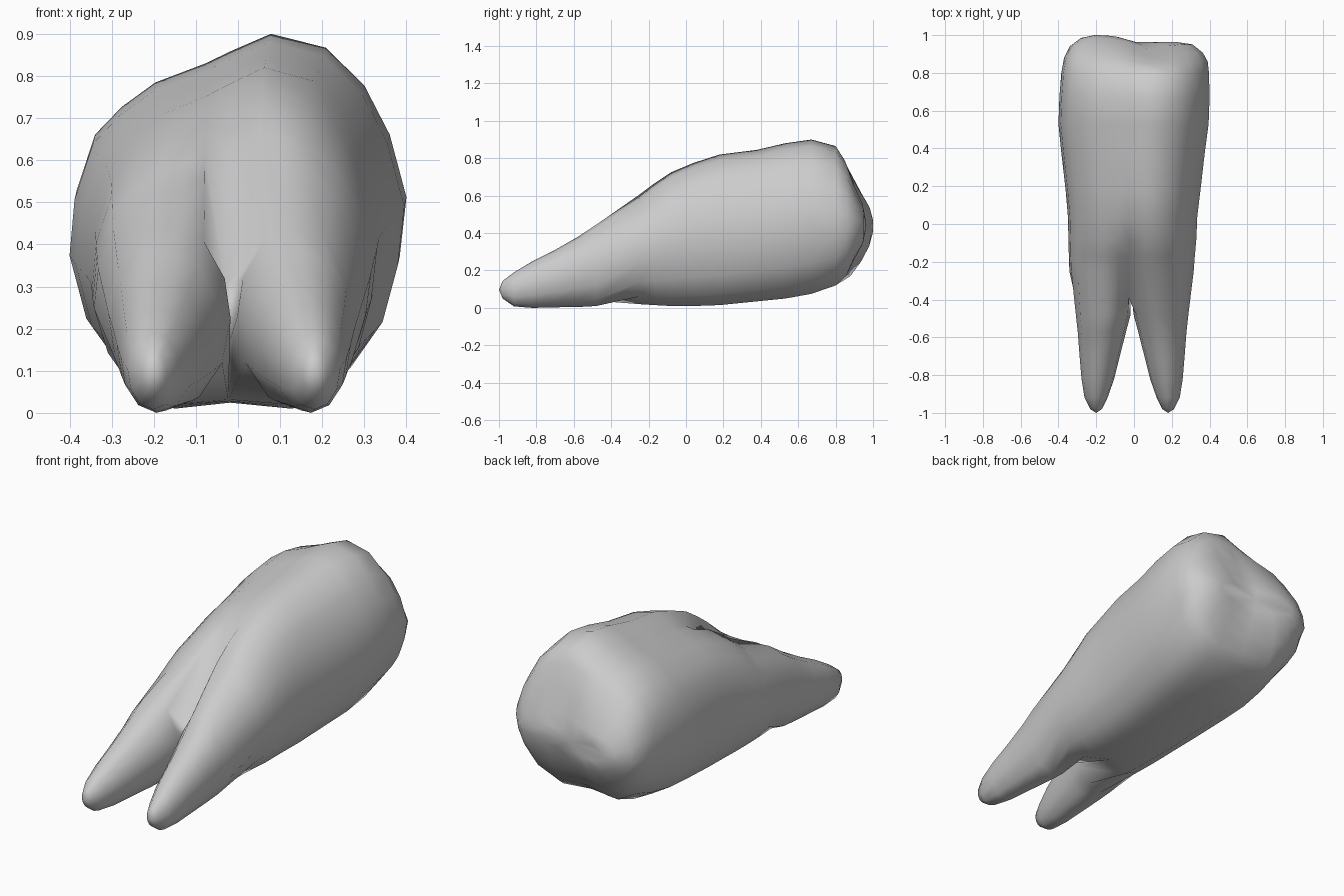
import bpy
import bmesh
import math
from mathutils import Vector

default_cube = bpy.data.objects.get("Cube")
if default_cube:
    bpy.data.objects.remove(default_cube, do_unlink=True)

# One plain enamel colour
enamel = bpy.data.materials.new("enamel grey")
enamel.use_nodes = True
colour = (0.6, 0.6, 0.6, 1)
enamel.diffuse_color = colour
enamel.node_tree.nodes["Principled BSDF"].inputs["Base Color"].default_value = colour

# Crown cross-section halves, each running from the top seam to the bottom seam
top_seam, bottom_seam = (-.05, .95), (-.03, .02)
left_half = [(.19, 1), (.52, .96), (.75, .85), (.9, .71), (1, .53),
             (.96, .36), (.87, .2), (.68, .07), (.4, 0)]
right_half = [(-.2, .915), (-.5, .86), (-.7, .79), (-.86, .71), (-.97, .55),
              (-1, .39), (-.9, .21), (-.7, .08), (-.42, 0)]
crown_outline = [top_seam] + left_half + [bottom_seam] + right_half[::-1]
BOTTOM = len(left_half) + 1

# Crown stations: y, x low, x high, z low, z high, depth of the top groove
crown_stations = [
    (1, -.21, .23, .39, .5, 0),
    (.985, -.28, .31, .33, .57, 0),
    (.94, -.34, .365, .25, .67, 0),
    (.88, -.37, .39, .17, .79, 0),
    (.8, -.385, .397, .12, .865, 0),
    (.67, -.395, .4, .075, .9, 0),
    (.53, -.4, .395, .05, .88, 0),
    (.38, -.385, .375, .035, .845, 0),
    (.18, -.362, .352, .015, .82, 0),
    (.04, -.35, .335, .01, .775, .02),
    (-.08, -.347, .33, .01, .725, .06),
    (-.17, -.345, .322, .015, .665, .12),
    (-.25, -.342, .316, .02, .605, .2),
]
# Root stations: y, x inner, x outer, z low, z high
root_stations = [
    (-.48, .008, .298, .01, .445),
    (-.57, .032, .288, .005, .385),
    (-.7, .065, .278, .003, .31),
    (-.82, .095, .268, 0, .25),
    (-.92, .13, .252, .008, .19),
    (-.98, .16, .222, .05, .145),
]


def biting_edge(x, y):
    """Pull the end face in along the valley, and lower the left cusp."""
    reach = min(max((y - .8) / .14, 0), 1)
    valley = .045 * math.exp(-((x - .05) / .11) ** 2)
    left_drop = .034 * min(max(x / .2, 0), 1)
    return y - reach * (valley + left_drop)


def skin(a, b):
    """Join two rings with quads."""
    for i in range(len(a)):
        j = (i + 1) % len(a)
        bm.faces.new((a[i], a[j], b[j], b[i]))


def cap(ring, y):
    """Close a ring with a fan around its middle."""
    middle = sum((v.co for v in ring), Vector()) / len(ring)
    centre = bm.verts.new((middle.x, y, middle.z))
    for i in range(len(ring)):
        bm.faces.new((ring[i], ring[(i + 1) % len(ring)], centre))


bm = bmesh.new()

# Crown, from the biting end to the fork
rings = []
for y, x0, x1, z0, z1, groove in crown_stations:
    ring = []
    for u, v in crown_outline:
        x = (x0 + x1) / 2 + u * (x1 - x0) / 2
        ring.append(bm.verts.new((x, biting_edge(x, y), z0 + v * (z1 - z0))))
    ring[0].co.z -= groove
    rings.append(ring)
for a, b in zip(rings, rings[1:]):
    skin(a, b)
cap(rings[0], biting_edge(0, 1))

# Fork: the web slopes back from the groove to the underside
fork = rings[-1]
fork[0].co.y, fork[0].co.z = -.39, .3
fork[BOTTOM].co.y = -.2
web = bm.verts.new((-.02, -.32, .17))

# Two roots, each continuing one half of the fork
left_loop = fork[:BOTTOM + 1] + [web]
right_loop = [fork[0]] + fork[:BOTTOM - 1:-1] + [web]
angles = [math.radians(155 - 30.5 * k) for k in range(BOTTOM + 1)] + [math.pi]
for side, loop in ((1, left_loop), (-1, right_loop)):
    for y, x0, x1, z0, z1 in root_stations:
        ring = []
        for a in angles:
            x = (x0 + x1) / 2 + math.cos(a) * (x1 - x0) / 2
            z = (z0 + z1) / 2 + math.sin(a) * (z1 - z0) / 2
            ring.append(bm.verts.new((side * x - .01, y, z)))
        skin(loop, ring)
        loop = ring
    cap(loop, -1)

bmesh.ops.recalc_face_normals(bm, faces=bm.faces)
mesh = bpy.data.meshes.new("tooth")
bm.to_mesh(mesh)
bm.free()
mesh.materials.append(enamel)
for face in mesh.polygons:
    face.use_smooth = True
tooth = bpy.data.objects.new("tooth", mesh)
bpy.context.collection.objects.link(tooth)
